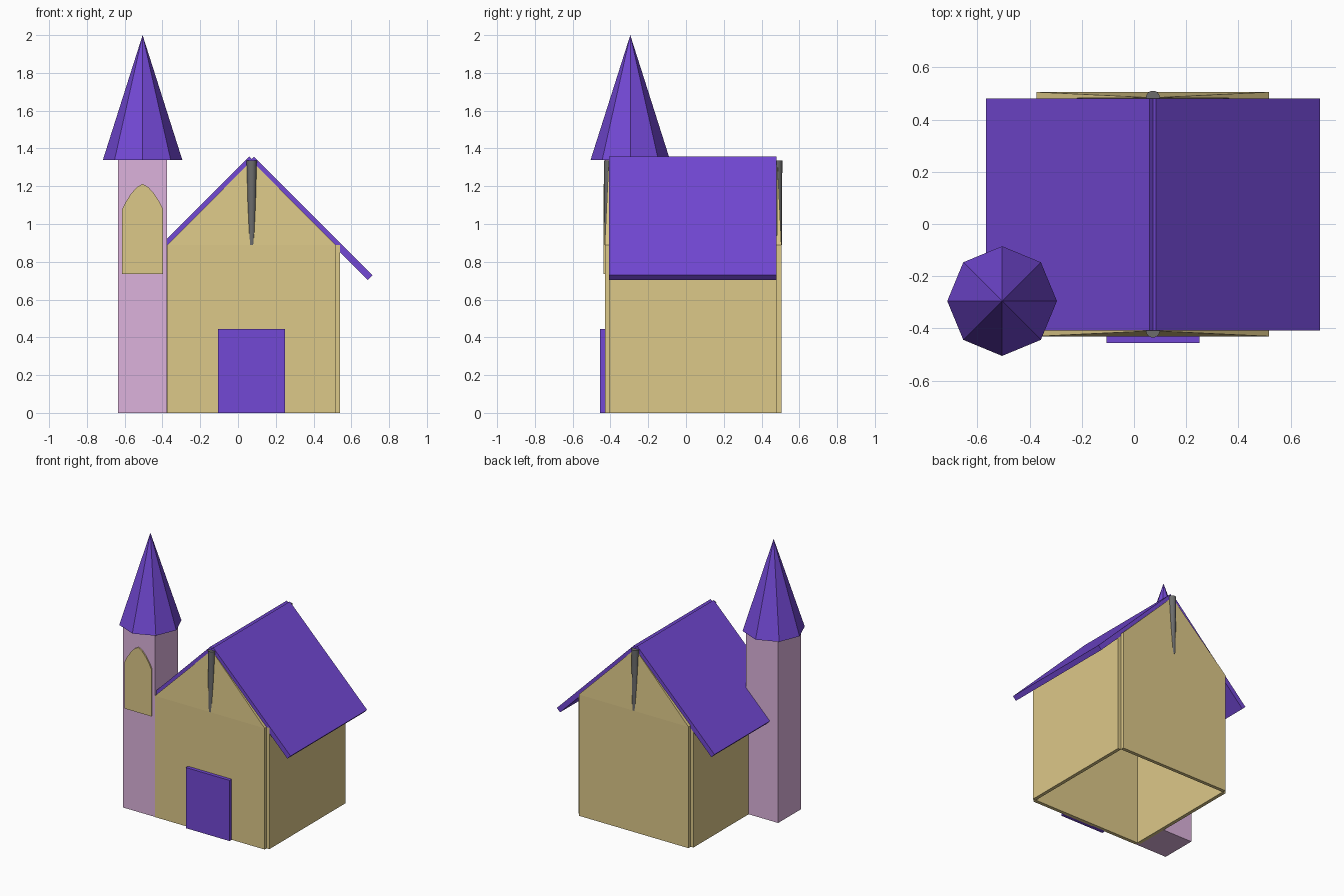
import bpy, math
from mathutils import Vector

if "Cube" in bpy.data.objects:
    bpy.data.objects.remove(bpy.data.objects["Cube"])


def material(name, rgb):
    m = bpy.data.materials.new(name)
    m.diffuse_color = (*rgb, 1)
    m.use_nodes = True
    m.node_tree.nodes["Principled BSDF"].inputs["Base Color"].default_value = m.diffuse_color
    return m


PURPLE = material("purple", (0.17, 0.065, 0.66))
TAN = material("tan", (0.72, 0.58, 0.25))
PINK = material("pink", (0.72, 0.45, 0.72))
GREY = material("dark_grey", (0.15, 0.15, 0.15))


def add_mesh(name, verts, faces, mat):
    me = bpy.data.meshes.new(name)
    me.from_pydata(verts, [], faces)
    me.materials.append(mat)
    ob = bpy.data.objects.new(name, me)
    bpy.context.collection.objects.link(ob)
    return ob


def loft(name, a, b, mat):
    """Closed solid between two matching loops."""
    n = len(a)
    faces = [(i, (i + 1) % n, n + (i + 1) % n, n + i) for i in range(n)]
    faces += [tuple(reversed(range(n))), tuple(range(n, 2 * n))]
    ob = add_mesh(name, list(a) + list(b), faces, mat)
    import bmesh
    bm = bmesh.new()
    bm.from_mesh(ob.data)
    bmesh.ops.recalc_face_normals(bm, faces=bm.faces)
    bm.to_mesh(ob.data)
    bm.free()
    return ob


def extrude_y(name, profile, y0, y1, mat):
    """Extrude an (x, z) profile along y."""
    return loft(name, [(x, y0, z) for x, z in profile],
                [(x, y1, z) for x, z in profile], mat)


def box(name, x0, x1, y0, y1, z0, z1, mat):
    return extrude_y(name, [(x0, z0), (x1, z0), (x1, z1), (x0, z1)], y0, y1, mat)


CX, EAVE, PEAK = 0.0725, 0.89, 1.335

# Side walls and roof slabs, mirrored about the ridge
for side, s in (("left", -1), ("right", 1)):
    xa, xb = sorted((CX + s * 0.4425, CX + s * 0.4675))
    box(side + "_wall", xa, xb, -0.408, 0.478, 0, EAVE, TAN)
    slab = [(0.0125, 1.357), (0.64, 0.7295), (0.614, 0.7035), (-0.0135, 1.331)]
    extrude_y(side + "_roof", [(CX + s * x, z) for x, z in slab], -0.408, 0.48, PURPLE)

# Front and back walls with tapering gables and king posts
for end, yo, yi, s in (("front", -0.43, -0.405, -1), ("back", 0.505, 0.48, 1)):
    x0, x1 = CX - 0.4455, CX + 0.4445
    box(end + "_wall", x0, x1, min(yo, yi), max(yo, yi), 0, EAVE, TAN)
    base = [(x0, yo, EAVE), (x1, yo, EAVE), (x1, yi, EAVE), (x0, yi, EAVE)]
    apex = (CX, yi + s * 0.004, PEAK)
    flip = s > 0
    faces = [(0, 1, 4), (1, 2, 4), (2, 3, 4), (3, 0, 4), (3, 2, 1, 0)]
    if flip:
        faces = [f[::-1] for f in faces]
    add_mesh(end + "_gable", base + [apex], faces, TAN)
    rings = []
    for y, z, r in ((yo - s * 0.016, EAVE, 0.018), (yo - s * 0.022, PEAK, 0.027)):
        rings.append([(CX + r * math.cos(k * math.tau / 16),
                       y + r * math.sin(k * math.tau / 16), z) for k in range(16)])
    post = loft(end + "_gable_post", rings[0], rings[1], GREY)
    bpy.ops.object.select_all(action='DESELECT')
    post.select_set(True)
    bpy.context.view_layer.objects.active = post
    bpy.ops.object.shade_smooth_by_angle(angle=math.radians(35))

# Door
box("door", -0.105, 0.25, -0.455, -0.425, 0, 0.445, PURPLE)

# Tower with eight-sided spire
TX, TY = -0.505, -0.295
box("tower", TX - 0.13, TX + 0.13, TY - 0.133, TY + 0.133, 0, 1.34, PINK)
ring = [(TX + 0.21 * math.cos(k * math.pi / 4),
         TY + 0.21 * math.sin(k * math.pi / 4), 1.34) for k in range(8)]
add_mesh("spire", ring + [(TX, TY, 2.0)],
         [(k, (k + 1) % 8, 8) for k in range(8)] + [tuple(range(7, -1, -1))], PURPLE)

# Pointed window panel on the tower
half = [(0.108, 0.735), (0.108, 1.08), (0.09, 1.116), (0.06, 1.162), (0.03, 1.195)]
outline = [(TX + x, z) for x, z in half] + [(TX, 1.212)] \
    + [(TX - x, z) for x, z in reversed(half)]
extrude_y("tower_window", outline, -0.438, -0.42, TAN)
